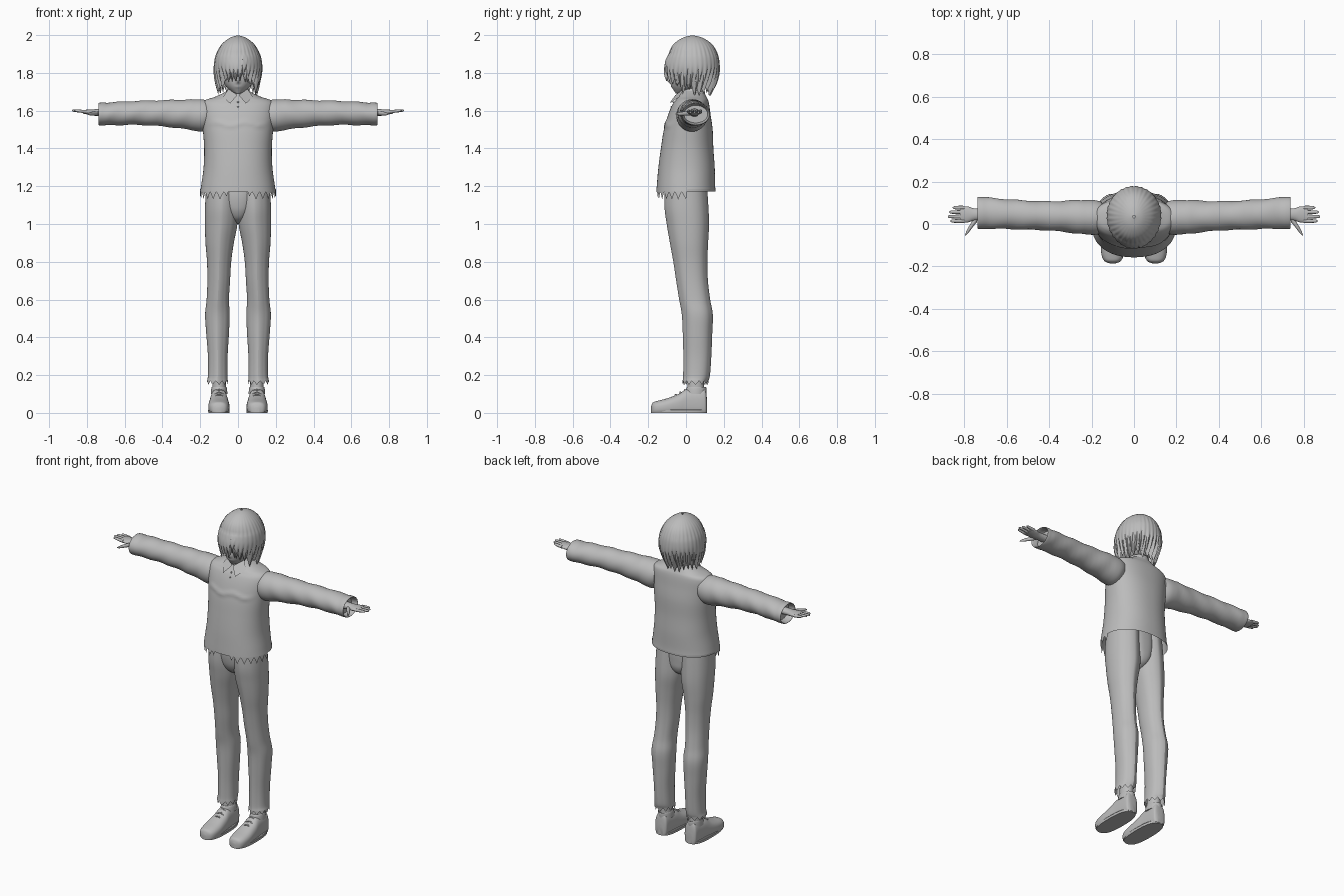
import bpy, bmesh, math, random
from mathutils import Vector

random.seed(4)
cube = bpy.data.objects.get("Cube")
if cube:
    bpy.data.objects.remove(cube, do_unlink=True)

GREY = (0.5, 0.5, 0.5, 1)
grey = bpy.data.materials.new("plain grey")
grey.use_nodes = True
grey.diffuse_color = GREY
grey.node_tree.nodes["Principled BSDF"].inputs["Base Color"].default_value = GREY


def finish(name, bm, mirror=False, angle=40):
    bmesh.ops.recalc_face_normals(bm, faces=bm.faces)
    mesh = bpy.data.meshes.new(name)
    bm.to_mesh(mesh)
    bm.free()
    mesh.materials.append(grey)
    ob = bpy.data.objects.new(name, mesh)
    bpy.context.collection.objects.link(ob)
    if mirror:
        ob.modifiers.new("Mirror", "MIRROR").use_mirror_merge = False
    bpy.ops.object.select_all(action="DESELECT")
    ob.select_set(True)
    bpy.context.view_layer.objects.active = ob
    bpy.ops.object.shade_smooth_by_angle(angle=math.radians(angle))


def spline(rows, steps):
    """Smoothly fill in rows between the given cross-sections."""
    out = []
    for i in range(len(rows) - 1):
        a, b, c, d = (rows[max(0, min(len(rows) - 1, i + k))] for k in (-1, 0, 1, 2))
        for s in range(steps):
            t = s / steps
            out.append([q + t * ((r - p) / 2 + t * (p - 2.5 * q + 2 * r - e / 2
                        + t * (1.5 * (q - r) + (e - p) / 2)))
                        for p, q, r, e in zip(a, b, c, d)])
    return out + [list(rows[-1])]


def loft(name, axis, rows, n=32, steps=4, power=2, warp=None, caps=True, mirror=False, angle=40):
    """Rows are (position along axis, centre, radius, centre, radius)."""
    bm = bmesh.new()
    rings = []
    for pos, cu, ru, cv, rv in spline(rows, steps):
        ring = []
        for k in range(n):
            a = math.tau * k / n
            u, v = math.cos(a), math.sin(a)
            u = cu + math.copysign(abs(u) ** (2 / power), u) * ru
            v = cv + math.copysign(abs(v) ** (2 / power), v) * rv
            co = Vector({"x": (pos, u, v), "y": (u, pos, v), "z": (u, v, pos)}[axis])
            ring.append(bm.verts.new(warp(co, a) if warp else co))
        rings.append(ring)
    for p, q in zip(rings, rings[1:]):
        for k in range(n):
            bm.faces.new((p[k - 1], p[k], q[k], q[k - 1]))
    if caps:
        bm.faces.new(rings[0])
        bm.faces.new(rings[-1])
    finish(name, bm, mirror, angle)


def zigzag(k):
    return abs(k % 1 - 0.5) * 2


# Head and neck
def face_shape(co, a):
    # Small pointed nose and lips at the front
    if co.y < 0:
        near = max(0, 1 - abs(co.x) / 0.014)
        co.y -= 0.014 * near * max(0, 1 - abs(co.z - 1.755) / 0.02)
        co.y -= 0.004 * max(0, 1 - abs(co.x) / 0.025) * max(0, 1 - abs(co.z - 1.727) / 0.008)
    return co


loft("head", "z", [(1.692, 0, .012, -.04, .015), (1.70, 0, .03, -.025, .035),
                   (1.73, 0, .065, .005, .082), (1.77, 0, .088, .02, .103),
                   (1.83, 0, .105, .035, .115), (1.9, 0, .095, .04, .11),
                   (1.96, 0, .05, .04, .06)], n=64, steps=6, warp=face_shape)
loft("neck", "z", [(1.62, 0, .05, .03, .05), (1.68, 0, .043, .03, .045),
                   (1.78, 0, .045, .045, .048)])

# Hair: two ridged shells whose lower edge breaks into pointed locks
HAIR = [(1.998, 0, .006, .035, .006), (1.985, 0, .045, .035, .055), (1.95, 0, .088, .036, .104),
        (1.9, 0, .117, .038, .131), (1.85, 0, .128, .04, .139), (1.8, 0, .129, .04, .138),
        (1.75, 0, .12, .037, .126), (1.7, 0, .104, .033, .1)]


def hair_shell(name, shrink, locks, lift):
    lengths = [random.uniform(-.1, .1) for _ in range(locks)]

    def warp(co, a):
        lock = a / math.tau * locks
        tip = zigzag(lock)
        front = max(0, -math.sin(a))
        reach = 1.0 - 0.34 * front ** 1.5 + lift + lengths[int(lock) % locks] - 0.2 * tip
        low = max(0, (1.9 - co.z) / 0.2)
        co.z += low * 0.2 * (1 - reach)
        # Keep the fringe in front of the face
        co.y -= 0.036 * front * low
        ridge = 1 - shrink - 0.022 * tip * min(1, (2 - co.z) / 0.1)
        return Vector((co.x * ridge, .035 + (co.y - .035) * ridge, co.z))

    loft(name, "z", HAIR, n=192, warp=warp, caps=False, angle=50)


hair_shell("hair_outer_locks", 0, 32, 0)
hair_shell("hair_inner_locks", 0.04, 24, 0.04)


# Shirt with a torn front hem and a fold across the chest
def shirt_shape(co, a):
    if co.y < 0.02:
        wave = 1.53 + 0.008 * math.sin(co.x * 40)
        across = min(1, max(0, 3 - abs(co.x) / 0.056))
        co.y -= 0.005 * across * max(0, 1 - abs(co.z - wave) / 0.022)
    if co.z < 1.171:
        if co.y > 0:
            co.z = 1.185
        elif abs(co.x) > 0.06:
            co.z -= 0.04 * zigzag(a / math.tau * 28) ** 1.2
    return co


loft("shirt_body", "z", [(1.17, 0, .2, 0, .157), (1.21, 0, .194, 0, .154), (1.3, 0, .182, .003, .149),
                         (1.4, 0, .179, .006, .139), (1.5, 0, .186, .012, .129),
                         (1.58, 0, .194, .018, .112), (1.63, 0, .193, .025, .098),
                         (1.655, 0, .175, .031, .086), (1.672, 0, .125, .033, .076),
                         (1.69, 0, .085, .034, .066), (1.705, 0, .058, .036, .054)],
     n=168, steps=8, power=2.25, warp=shirt_shape, caps=False)
loft("collar_band", "z", [(1.665, 0, .078, .03, .074), (1.69, 0, .067, .034, .067),
                          (1.718, 0, .054, .042, .054), (1.71, 0, .05, .042, .048)], caps=False)

bm = bmesh.new()
flap = [(.003, -.056, 1.683), (.05, -.012, 1.715), (.08, -.036, 1.672), (.042, -.088, 1.638)]
bm.faces.new([bm.verts.new(p) for p in flap])
bmesh.ops.solidify(bm, geom=bm.faces[:], thickness=0.004)
finish("collar_flaps", bm, mirror=True)

bm = bmesh.new()
for y, z in ((-.077, 1.62), (-.066, 1.645)):
    ball = bmesh.ops.create_uvsphere(bm, u_segments=10, v_segments=6, radius=0.005)
    bmesh.ops.translate(bm, verts=ball["verts"], vec=(0, y, z))
finish("shirt_buttons", bm)


# Sleeves with soft wrinkles and a turned-in cuff
def wrinkle(co, a):
    amount = 0.002 * math.sin(co.x * 48 + 3 * math.sin(a)) * (0.24 < co.x < 0.7)
    co.z += amount * math.sin(a)
    co.y += amount * math.cos(a)
    return co


loft("sleeves", "x", [(.15, .03, .072, 1.58, .07), (.19, .031, .082, 1.574, .085),
                      (.27, .034, .078, 1.58, .079), (.4, .038, .069, 1.586, .069),
                      (.55, .044, .069, 1.588, .063), (.68, .051, .073, 1.583, .061),
                      (.732, .052, .075, 1.582, .06), (.735, .052, .069, 1.582, .054),
                      (.70, .052, .062, 1.582, .048)], n=40, steps=5, warp=wrinkle, mirror=True)

# Hands
loft("palms", "x", [(.68, .045, .027, 1.59, .022), (.75, .045, .028, 1.59, .018),
                    (.785, .045, .038, 1.592, .014), (.82, .045, .036, 1.594, .01)], mirror=True)
for name, y, tip in (("little", .077, .855), ("ring", .056, .872), ("middle", .035, .878), ("index", .014, .866)):
    loft(name + "_fingers", "x", [(.80, y, .009, 1.594, .009), (.83, y, .009, 1.597, .008),
                                  (tip - .008, y, .007, 1.6, .006), (tip, y, .002, 1.6, .002)],
         n=12, mirror=True)
loft("thumbs", "x", [(.74, .03, .02, 1.587, .012), (.765, -.005, .016, 1.585, .011),
                     (.785, -.035, .012, 1.583, .008), (.796, -.052, .003, 1.582, .003)], n=14, mirror=True)


# Trousers with pressed creases and frayed cuffs
def leg_shape(co, a):
    co.y += 0.008 * max(0, 1 - abs(math.cos(a)) * 2) * math.sin(a)
    if co.z < 0.171:
        co.z -= 0.022 * zigzag(a / math.tau * 11)
    return co


loft("trouser_legs", "z", [(.17, .109, .055, .05, .06), (.2, .107, .052, .056, .063),
                           (.3, .107, .052, .06, .066), (.42, .108, .06, .061, .07),
                           (.52, .109, .065, .06, .074), (.6, .107, .059, .046, .074),
                           (.7, .102, .06, .032, .076), (.8, .1, .064, .023, .082),
                           (.9, .097, .075, .016, .093), (1.0, .089, .086, .01, .104),
                           (1.1, .086, .088, .002, .108), (1.25, .08, .085, 0, .1)],
     n=88, steps=5, power=2.2, warp=leg_shape, caps=False, mirror=True, angle=25)
loft("trouser_hips", "z", [(1.0, 0, .012, .01, .03), (1.025, 0, .04, .009, .075),
                           (1.06, 0, .07, .006, .097), (1.1, 0, .09, .002, .105),
                           (1.16, 0, .1, 0, .108), (1.25, 0, .1, 0, .1)], n=64, power=2.5)

# Ankles and shoes
loft("ankles", "z", [(.06, .1, .04, .05, .05), (.13, .1, .036, .052, .044),
                     (.24, .1, .034, .055, .042)], mirror=True)


def flat_bottom(co, a):
    co.z = max(0.004, co.z)
    return co


profile = [(-.186, .012, .03), (-.176, .037, .054), (-.15, .051, .064), (-.1, .056, .077),
           (-.04, .052, .1), (.0, .047, .124), (.05, .044, .13), (.09, .041, .135), (.105, .036, .12), (.112, .02, .06)]
loft("shoes", "y", [(y, .101, r, top * .4, top * .6) for y, r, top in profile],
     n=40, power=2.5, warp=flat_bottom, mirror=True)
loft("shoe_soles", "z", [(0, .101, .056, -.037, .148), (.014, .101, .057, -.037, .149),
                         (.018, .101, .054, -.037, .146)], n=48, steps=1, power=2.6, mirror=True)
loft("shoe_collars", "z", [(.1, .1, .044, .052, .055), (.125, .1, .042, .054, .054),
                           (.138, .1, .039, .056, .05), (.13, .1, .034, .056, .045)], mirror=True)
for i in range(3):
    y = -.055 + i * .025
    z = .096 + i * .013
    loft("laces_%d" % (i + 1), "x", [(.076, y, .004, z - .01, .004), (.1, y, .005, z, .004),
                                     (.124, y, .004, z - .01, .004)], n=8, mirror=True)
